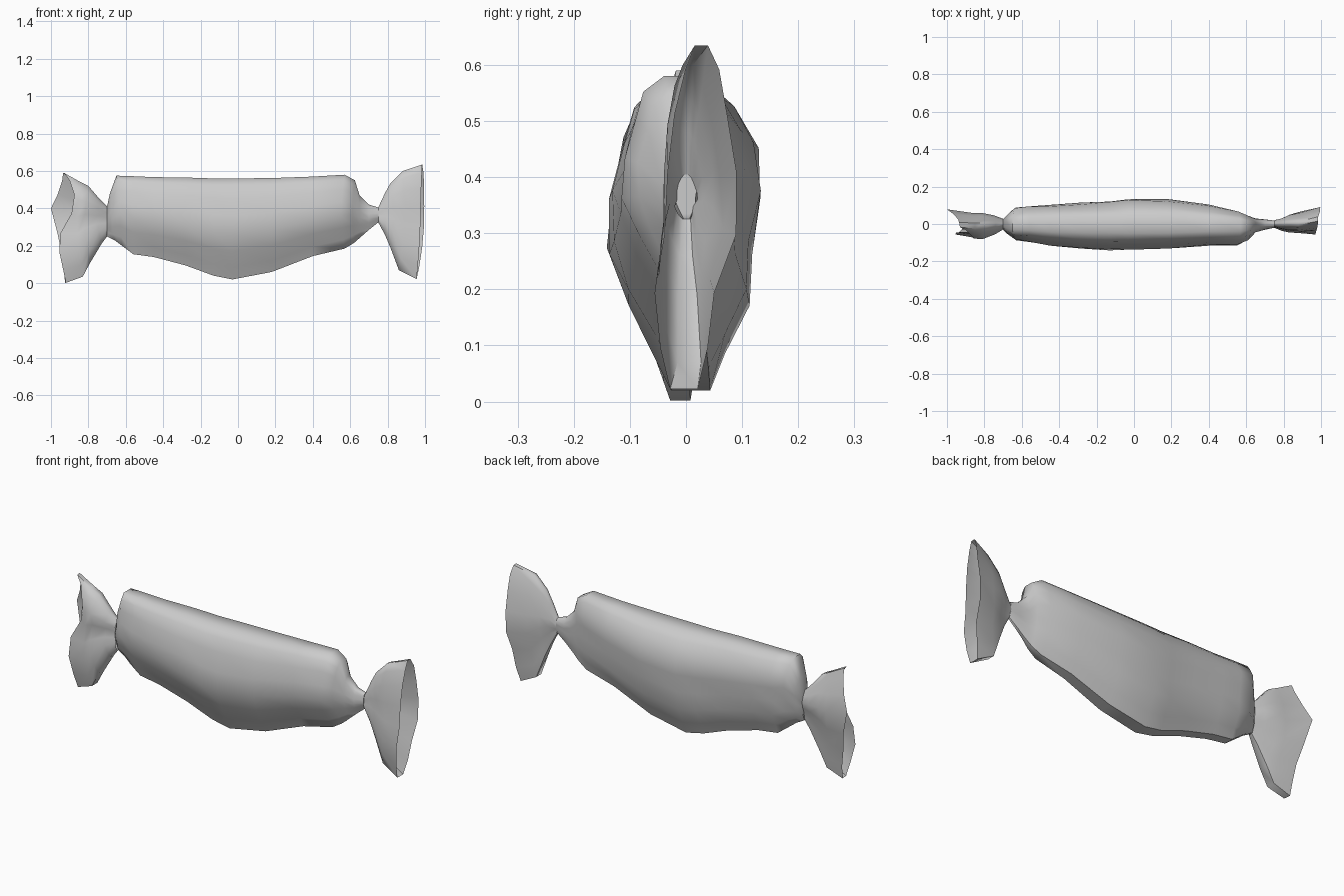
import bpy, bmesh, math

# Section rows from top to bottom: height fraction and half-width fractions
ROWS = [1, .93, .8, .63, .45, .28, .12, 0]
BODY_FRONT = [.36, .66, .82, .98, 1, .76, .42, .2]
BODY_BACK = [.34, .62, .92, .97, .82, .82, .5, .3]
TAIL_FRONT = [.12, .4, .68, .78, .8, 1, .7, .3]
TAIL_BACK = [.2, .45, .7, .95, 1, .65, .55, .4]
LEFT_FRONT = [.3, .55, 1, .7, .8, .95, .75, .5]
LEFT_BACK = [.1, .3, .7, 1, .75, .4, .25, .1]


def build_tube(stations, front, back, crease=.03):
    """Loft an open sleeve. Station: x top, x middle, x bottom, z top, z bottom, y front, y back."""
    bm = bmesh.new()
    rings = []
    for k, (xt, xm, xb, zt, zb, yf, yb) in enumerate(stations):
        def point(i, frac, y, sign):
            f = ROWS[i]
            x = xm + (xt - xm) * max(0, 2 * f - 1) ** 1.5 + (xb - xm) * max(0, 1 - 2 * f) ** 1.5
            wrinkle = 1 + crease * math.sin(2.3 * i + 1.7 * k + sign)
            return bm.verts.new((x, y * frac[i] * wrinkle, zb + (zt - zb) * f))
        rings.append([point(i, front, yf, 1) for i in range(8)] +
                     [point(i, back, yb, -1) for i in reversed(range(8))])
    for a, b in zip(rings, rings[1:]):
        for i in range(16):
            j = (i + 1) % 16
            bm.faces.new((a[i], a[j], b[j], b[i]))
    return bm, rings


def finish(name, bm):
    bmesh.ops.recalc_face_normals(bm, faces=bm.faces)
    mesh = bpy.data.meshes.new(name)
    bm.to_mesh(mesh)
    bm.free()
    obj = bpy.data.objects.new(name, mesh)
    bpy.context.collection.objects.link(obj)
    bpy.ops.object.select_all(action='DESELECT')
    obj.select_set(True)
    bpy.context.view_layer.objects.active = obj
    bpy.ops.object.shade_smooth_by_angle(angle=math.radians(60))


# Bulging wrapped body between the two twists, pinched shut at both necks
body = [
    (-.70, -.70, -.70, .41, .25, -.03, .028),
    (-.685, -.675, -.66, .48, .23, -.055, .05),
    (-.65, -.63, -.62, .575, .20, -.085, .09),
    (-.56, -.56, -.56, .572, .155, -.095, .10),
    (-.45, -.45, -.45, .567, .14, -.115, .105),
    (-.28, -.28, -.28, .565, .095, -.132, .115),
    (-.13, -.13, -.13, .56, .04, -.137, .125),
    (-.03, -.03, -.03, .56, .02, -.137, .14),
    (.18, .18, .18, .562, .06, -.132, .135),
    (.40, .40, .40, .57, .145, -.115, .105),
    (.57, .55, .57, .58, .185, -.112, .07),
    (.625, .61, .62, .55, .215, -.085, .045),
    (.65, .65, .66, .47, .25, -.045, .03),
    (.70, .70, .70, .42, .285, -.03, .025),
    (.75, .75, .75, .405, .325, -.02, .02),
]
bm, rings = build_tube(body, BODY_FRONT, BODY_BACK)
bm.faces.new(rings[0])
bm.faces.new(rings[-1])
finish("wrapper_body", bm)

# Right flared tail, open at the end, back rim reaching a little further
right = [
    (.75, .75, .75, .405, .325, -.02, .02),
    (.785, .79, .785, .48, .26, -.035, .03),
    (.815, .83, .815, .535, .19, -.045, .05),
    (.88, .89, .86, .60, .07, -.05, .065),
    (.985, .975, .955, .635, .022, -.052, .085),
]
bm, rings = build_tube(right, TAIL_FRONT, TAIL_BACK)
for i, v in enumerate(rings[-1]):
    v.co.y += .022 * (v.co.z - .25) / .38
    if i > 8:
        v.co.x += .02 * math.sin(math.pi * (i - 8) / 7)
finish("right_tail", bm)

# Left flared tail, ragged rim with the front cut back so the inside shows
left = [
    (-.70, -.70, -.70, .41, .25, -.03, .028),
    (-.74, -.75, -.73, .45, .21, -.055, .045),
    (-.80, -.82, -.79, .52, .11, -.08, .06),
    (-.85, -.86, -.83, .545, .035, -.08, .06),
    (-.935, -.95, -.925, .59, .002, -.058, .078),
]
bm, rings = build_tube(left, LEFT_FRONT, LEFT_BACK)
rim_x = [-.93, -.90, -.875, -.89, -.95, -.955, -.935, -.92,
         -.925, -.93, -.945, -.965, -1.0, -.965, -.94, -.935]
for v, x in zip(rings[-1], rim_x):
    v.co.x = x
rings[-1][12].co.z = .40
finish("left_tail", bm)
